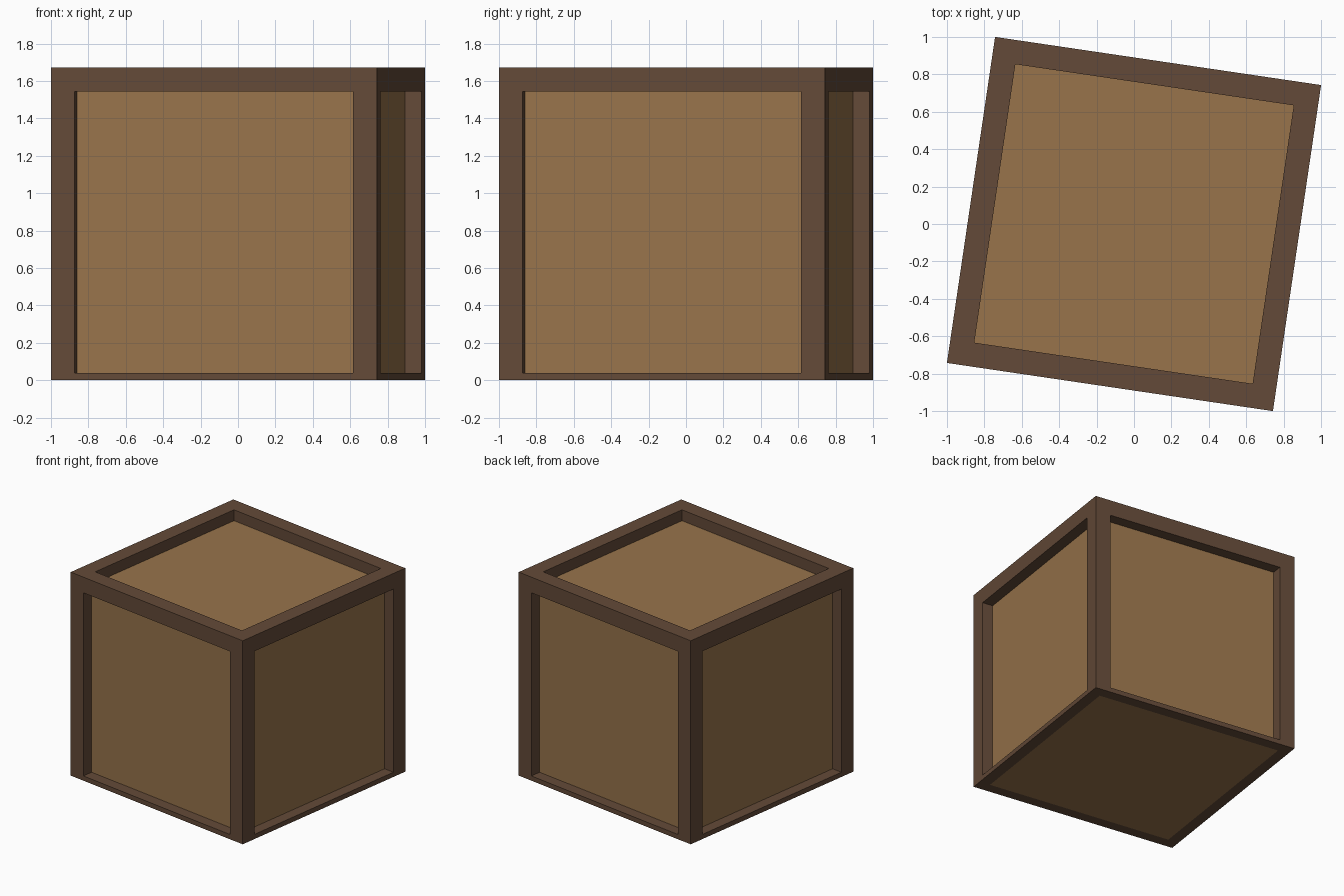
import bpy, bmesh, math
from mathutils import Matrix

if "Cube" in bpy.data.objects:
    bpy.data.objects.remove(bpy.data.objects["Cube"])

HALF = 0.881      # half the crate's width
BAR = 0.182       # width of the frame bars
DEPTH = 0.09      # how far the panels sit behind the frame
TURN = math.radians(-8.4)


def material(name, color):
    m = bpy.data.materials.new(name)
    m.diffuse_color = (*color, 1.0)
    m.use_nodes = True
    m.node_tree.nodes["Principled BSDF"].inputs["Base Color"].default_value = m.diffuse_color
    return m


bm = bmesh.new()
bmesh.ops.create_cube(bm, size=2 * HALF)
bm.normal_update()

# Recessed panels on the four sides and the top
panels = [f for f in bm.faces if f.normal.z > -0.5]
bmesh.ops.inset_individual(bm, faces=panels, thickness=BAR, depth=0.0)
bmesh.ops.inset_individual(bm, faces=panels, thickness=0.0, depth=-DEPTH)
for f in panels:
    f.material_index = 1

# Trim the bottom bars level with the underside panel
floor_z = DEPTH - HALF
bmesh.ops.bisect_plane(bm, geom=bm.verts[:] + bm.edges[:] + bm.faces[:],
                       plane_co=(0, 0, floor_z), plane_no=(0, 0, -1),
                       clear_outer=True)
rim = [e for e in bm.edges if e.is_boundary]
bottom = bmesh.ops.contextual_create(bm, geom=rim)["faces"]
for f in bottom:
    f.material_index = 0
bmesh.ops.recalc_face_normals(bm, faces=bm.faces[:])

# Flush underside panel with a narrow border
bmesh.ops.inset_individual(bm, faces=bottom, thickness=DEPTH, depth=0.0)
for f in bottom:
    f.material_index = 1

# Stand on the ground, slightly turned
bm.transform(Matrix.Rotation(TURN, 4, 'Z') @ Matrix.Translation((0, 0, -floor_z)))

mesh = bpy.data.meshes.new("crate")
bm.to_mesh(mesh)
bm.free()
mesh.materials.append(material("dark brown wood", (0.127, 0.0685, 0.0395)))
mesh.materials.append(material("tan wood", (0.314, 0.174, 0.0704)))
crate = bpy.data.objects.new("crate", mesh)
bpy.context.collection.objects.link(crate)
